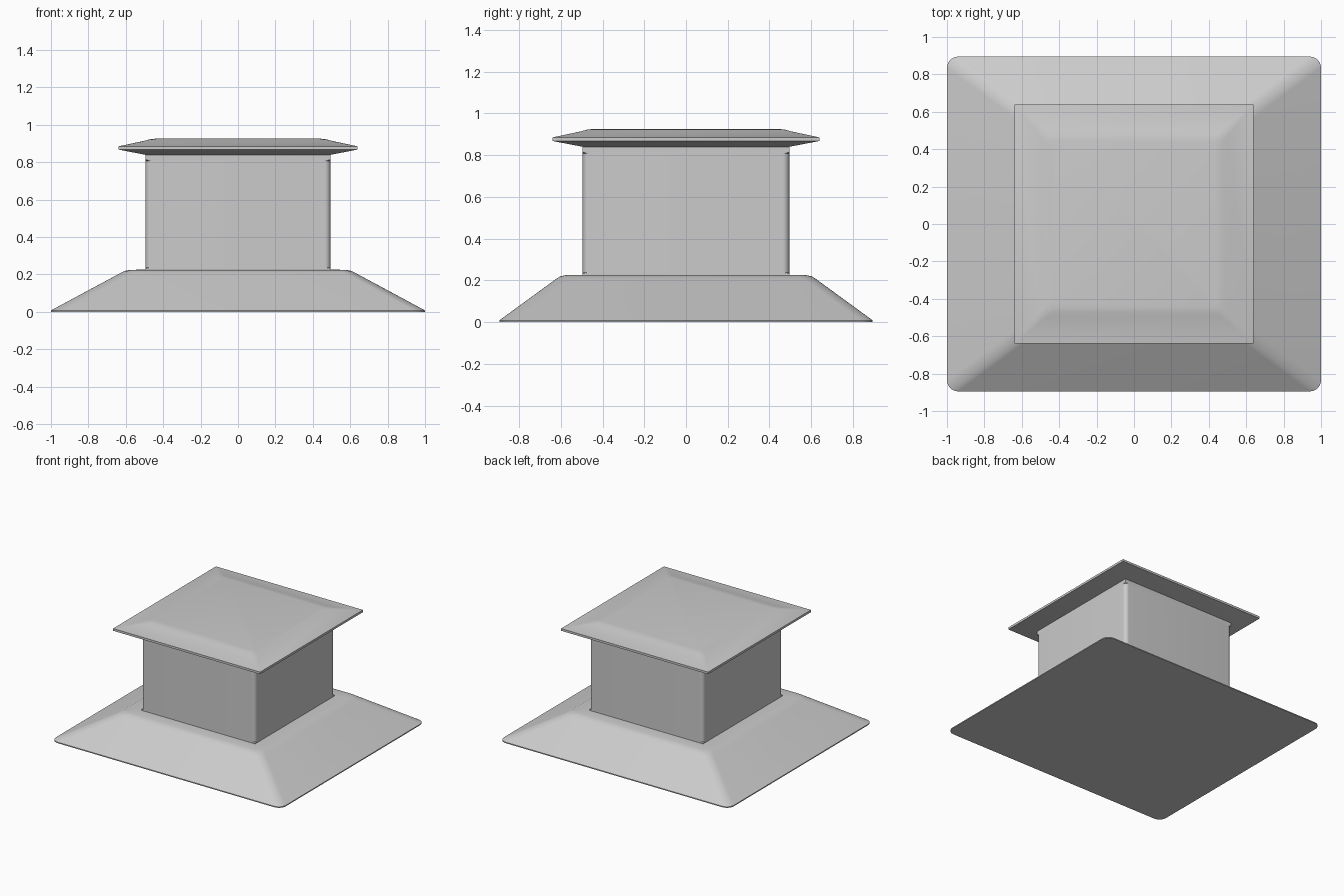
import bpy, bmesh
from math import pi, cos, sin, radians

if "Cube" in bpy.data.objects:
    bpy.data.objects.remove(bpy.data.objects["Cube"])


def outline(hx, hy, r, z, seg=6):
    """Rounded rectangle, counter-clockwise."""
    pts = []
    for k, (sx, sy) in enumerate([(1, 1), (-1, 1), (-1, -1), (1, -1)]):
        for i in range(seg + 1):
            a = (k + i / seg) * pi / 2
            pts.append((sx * (hx - r) + r * cos(a), sy * (hy - r) + r * sin(a), z))
    return pts


def loft(name, sections, angle=25):
    """Closed solid through stacked rounded rectangles (hx, hy, radius, z)."""
    bm = bmesh.new()
    rings = [[bm.verts.new(p) for p in outline(*s)] for s in sections]
    n = len(rings[0])
    for lo, hi in zip(rings, rings[1:]):
        for i in range(n):
            j = (i + 1) % n
            bm.faces.new((lo[i], lo[j], hi[j], hi[i]))
    bm.faces.new(rings[0][::-1])
    bm.faces.new(rings[-1])
    bmesh.ops.remove_doubles(bm, verts=bm.verts, dist=1e-5)
    bmesh.ops.recalc_face_normals(bm, faces=bm.faces)
    me = bpy.data.meshes.new(name)
    bm.to_mesh(me)
    bm.free()
    ob = bpy.data.objects.new(name, me)
    bpy.context.collection.objects.link(ob)
    bpy.ops.object.select_all(action='DESELECT')
    ob.select_set(True)
    bpy.context.view_layer.objects.active = ob
    bpy.ops.object.shade_smooth_by_angle(angle=radians(angle))
    return ob


# Sloped base with a softened top edge
loft("base", [
    (1.0, 0.895, 0.06, 0.0),
    (1.0, 0.895, 0.06, 0.008),
    (0.63, 0.622, 0.06, 0.207),
    (0.607, 0.603, 0.06, 0.219),
    (0.575, 0.575, 0.06, 0.225),
    (0.50, 0.50, 0.06, 0.226),
])

# Square column: softened corners, square at both ends
loft("column", [
    (0.495, 0.495, 0.0, 0.215),
    (0.495, 0.495, 0.0, 0.231),
    (0.495, 0.495, 0.03, 0.237),
    (0.495, 0.495, 0.03, 0.808),
    (0.495, 0.495, 0.0, 0.815),
    (0.495, 0.495, 0.0, 0.845),
])

# Overhanging cap with a thin sharp rim and sloped top
loft("cap", [
    (0.495, 0.495, 0.0, 0.84),
    (0.64, 0.64, 0.0, 0.868),
    (0.64, 0.64, 0.0, 0.885),
    (0.50, 0.50, 0.03, 0.915),
    (0.475, 0.475, 0.03, 0.922),
    (0.445, 0.445, 0.03, 0.926),
], angle=30)
